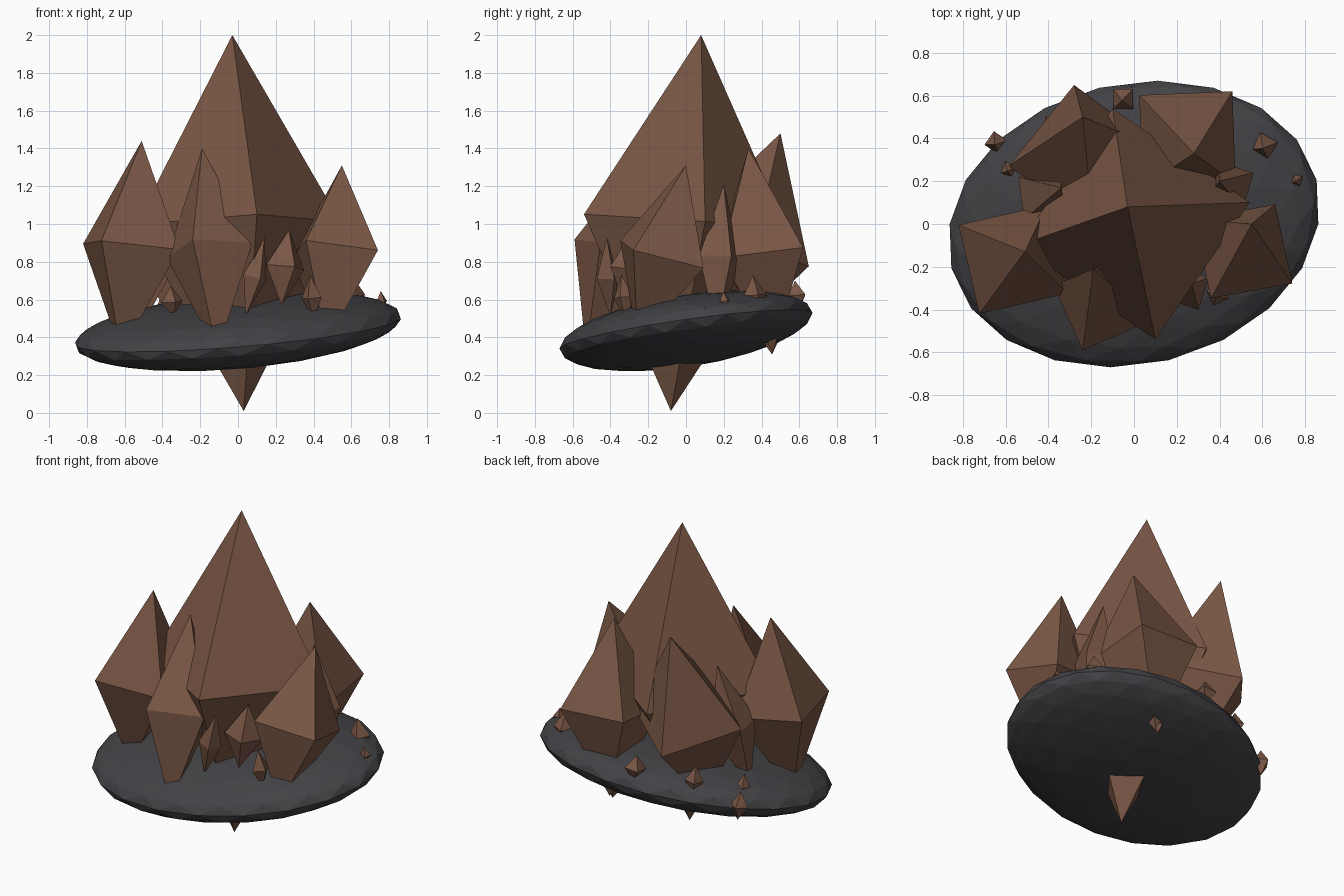
import bpy, bmesh, math
from mathutils import Vector

if "Cube" in bpy.data.objects:
    bpy.data.objects.remove(bpy.data.objects["Cube"])


def material(name, rgb):
    m = bpy.data.materials.new(name)
    m.diffuse_color = (*rgb, 1)
    m.use_nodes = True
    m.node_tree.nodes["Principled BSDF"].inputs["Base Color"].default_value = m.diffuse_color
    return m


BROWN = material("brown crystal", (0.195, 0.096, 0.06))
GREY = material("dark grey rock", (0.055, 0.055, 0.062))


def finish(bm, name, mat):
    bmesh.ops.recalc_face_normals(bm, faces=bm.faces)
    me = bpy.data.meshes.new(name)
    bm.to_mesh(me)
    bm.free()
    me.materials.append(mat)
    ob = bpy.data.objects.new(name, me)
    bpy.context.collection.objects.link(ob)
    return ob


def crystal(name, centre, apex, ring):
    """Square double pyramid: centre, top tip, and xy offset of one ring corner."""
    c, a = Vector(centre), Vector(apex)
    axis = a - c
    u = Vector((*ring, -(axis.x * ring[0] + axis.y * ring[1]) / axis.z))
    v = axis.normalized().cross(u)
    bm = bmesh.new()
    top, bottom = bm.verts.new(a), bm.verts.new(c - axis)
    corners = [bm.verts.new(c + d) for d in (u, v, -u, -v)]
    for i in range(4):
        p, q = corners[i], corners[(i + 1) % 4]
        bm.faces.new((top, p, q))
        bm.faces.new((bottom, q, p))
    return finish(bm, name, BROWN)


# Rock base: flattened, tilted faceted ellipsoid
bm = bmesh.new()
bmesh.ops.create_icosphere(bm, subdivisions=3, radius=1)
for vert in bm.verts:
    p = vert.co.copy()
    x, y = 0.862 * p.x + 0.11 * p.y, 0.67 * p.y
    vert.co = (x, y, 0.435 + 0.184 * p.z + 0.07 * x + 0.13 * y)
finish(bm, "rock_base", GREY)

# Main crystal passes right through the rock
crystal("main_crystal", (0, 0, 1.005), (-0.03, 0.08, 2.0), (0.1, -0.54))

# Large crystals around it
crystal("left_crystal", (-0.565, -0.165, 0.88), (-0.51, -0.13, 1.44), (-0.255, 0.16))
crystal("front_crystal", (-0.15, -0.37, 0.86), (-0.19, -0.21, 1.40), (-0.09, -0.22))
crystal("right_crystal", (0.51, -0.128, 0.84), (0.55, 0.0, 1.31), (-0.15, -0.22))
crystal("back_right_crystal", (0.25, 0.395, 0.86), (0.28, 0.33, 1.40), (0.21, 0.225))
crystal("back_left_crystal", (-0.235, 0.315, 0.88), (-0.24, 0.5, 1.48), (-0.045, 0.335))

# Medium crystals filling the gaps
crystal("left_spire", (-0.43, 0.13, 0.82), (-0.34, 0.17, 1.2), (-0.11, 0.09))
crystal("right_spire", (0.45, 0.18, 0.82), (0.40, 0.2, 1.21), (0.11, 0.06))
crystal("front_right_crystal", (0.25, -0.3, 0.77), (0.27, -0.28, 0.97), (0.10, 0.05))
crystal("front_spire", (0.09, -0.41, 0.72), (0.14, -0.42, 0.93), (0.06, 0.03))

# Small shards scattered on the rock: x, y, z, radius, half height, ring angle
shards = [
    (0.39, -0.33, 0.61, 0.055, 0.12, 70),
    (-0.35, -0.25, 0.59, 0.06, 0.08, 20),
    (-0.05, 0.585, 0.62, 0.065, 0.08, 45),
    (0.61, 0.365, 0.62, 0.065, 0.11, 15),
    (0.76, 0.205, 0.59, 0.032, 0.055, 30),
    (-0.645, 0.38, 0.46, 0.055, 0.09, 10),
    (-0.585, 0.255, 0.52, 0.042, 0.08, 25),
    (-0.38, 0.46, 0.58, 0.055, 0.09, 35),
    (0.2, 0.45, 0.365, 0.035, 0.055, 20),
]
for i, (x, y, z, r, h, ang) in enumerate(shards):
    t = math.radians(ang)
    crystal(f"small_shard_{i + 1}", (x, y, z), (x - 0.08 * h, y - 0.1 * h, z + h),
            (r * math.cos(t), r * math.sin(t)))
